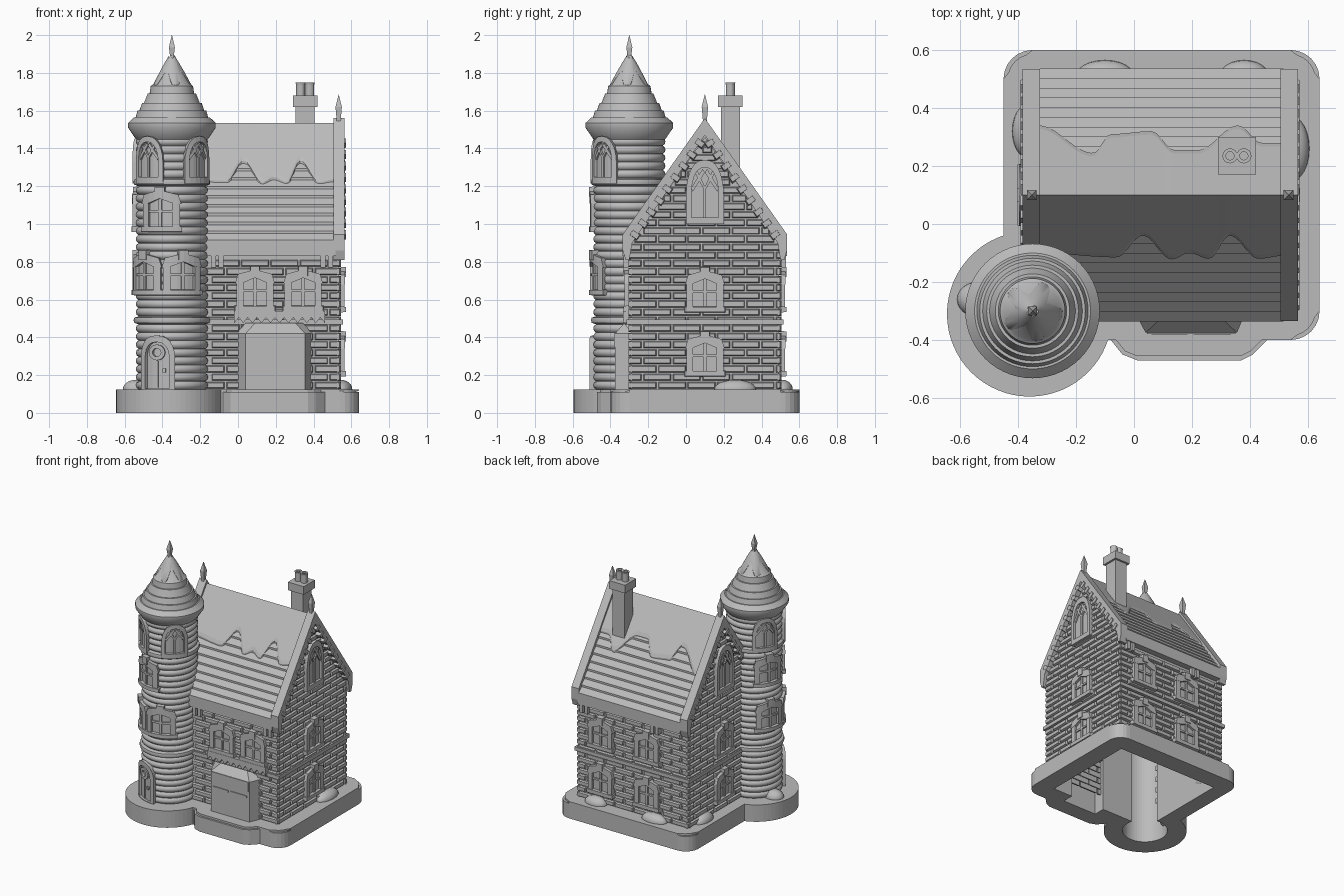
import bpy, bmesh, math
from mathutils import Matrix, Vector

if "Cube" in bpy.data.objects:
    bpy.data.objects.remove(bpy.data.objects["Cube"])

stone = bpy.data.materials.new("stone grey")
stone.use_nodes = True
GREY = (0.5, 0.5, 0.5, 1)
stone.diffuse_color = GREY
stone.node_tree.nodes["Principled BSDF"].inputs["Base Color"].default_value = GREY

CX, CY, HW, HD = 0.085, 0.1, 0.46, 0.405      # house centre and half sizes
TX, TY, TR = -0.35, -0.3, 0.188               # tower axis and radius
GROUND, PITCH, RIDGE = 0.125, 1.41, 1.53


def finish(name, bm, smooth=False):
    bmesh.ops.recalc_face_normals(bm, faces=bm.faces)
    mesh = bpy.data.meshes.new(name)
    bm.to_mesh(mesh)
    bm.free()
    ob = bpy.data.objects.new(name, mesh)
    bpy.context.collection.objects.link(ob)
    mesh.materials.append(stone)
    if smooth:
        bpy.ops.object.select_all(action='DESELECT')
        bpy.context.view_layer.objects.active = ob
        ob.select_set(True)
        bpy.ops.object.shade_smooth_by_angle(angle=math.radians(40))
    return ob


def frame(x, y, z, degrees):
    """Local x runs along the wall, y up, z outward; 0 degrees faces the front."""
    a = math.radians(degrees)
    c, s = math.cos(a), math.sin(a)
    return Matrix(((c, 0, s, x), (s, 0, -c, y), (0, 1, 0, z), (0, 0, 0, 1)))


def prism(bm, pts, d0, d1, mat=Matrix(), shrink=0.0):
    n = len(pts)
    cx, cy = sum(p[0] for p in pts) / n, sum(p[1] for p in pts) / n
    inset = lambda v, c: v - math.copysign(min(shrink, abs(v - c)), v - c)
    low = [bm.verts.new(mat @ Vector((x, y, d0))) for x, y in pts]
    top = [bm.verts.new(mat @ Vector((inset(x, cx), inset(y, cy), d1))) for x, y in pts]
    bm.faces.new(low[::-1])
    bm.faces.new(top)
    for i in range(n):
        bm.faces.new((low[i - 1], low[i], top[i], top[i - 1]))
    return top


def slab(bm, x0, x1, y0, y1, d0, d1, mat=Matrix(), shrink=0.0):
    prism(bm, [(x0, y0), (x1, y0), (x1, y1), (x0, y1)], d0, d1, mat, shrink)


def ring(bm, outer, inner, d0, d1):
    loops = [[bm.verts.new((x, y, d)) for x, y in p]
             for p, d in ((outer, d0), (outer, d1), (inner, d1), (inner, d0))]
    for k in range(4):
        a, b = loops[k], loops[(k + 1) % 4]
        for i in range(len(a)):
            bm.faces.new((a[i - 1], a[i], b[i], b[i - 1]))


def lathe(bm, profile, x, y, segs=56, turn=0.0):
    rows = []
    for r, z in profile:
        rows.append([bm.verts.new((x + r * math.cos(turn + math.tau * i / segs),
                                   y + r * math.sin(turn + math.tau * i / segs), z)) for i in range(segs)])
    for a, b in zip(rows, rows[1:]):
        for i in range(segs):
            bm.faces.new((a[i - 1], a[i], b[i], b[i - 1]))
    bm.faces.new(rows[0][::-1])
    bm.faces.new(rows[-1])


def circle(x, y, r, n=64):
    return [(x + r * math.cos(math.tau * i / n), y + r * math.sin(math.tau * i / n)) for i in range(n)]


def boolean(target, others, mode):
    bpy.context.view_layer.objects.active = target
    for o in others:
        m = target.modifiers.new("cut", 'BOOLEAN')
        m.operation, m.object, m.solver = mode, o, 'EXACT'
        bpy.ops.object.modifier_apply(modifier=m.name)


def place(name, build, mat, bend=False):
    """Build a fitting flat, wrap it round the tower if asked, then set it on its wall."""
    bm = bmesh.new()
    build(bm)
    if bend:
        for k in range(-3, 4):
            bmesh.ops.bisect_plane(bm, geom=bm.verts[:] + bm.edges[:] + bm.faces[:],
                                   plane_co=(k * 0.028, 0, 0), plane_no=(1, 0, 0))
        for v in bm.verts:
            a, r = v.co.x / TR, TR + v.co.z
            v.co.x, v.co.z = r * math.sin(a), r * math.cos(a)
    bm.transform(mat)
    return finish(name, bm)


# Window and door patterns
def sash(bm):
    slab(bm, -.065, .065, .03, .19, -.02, .004)
    slab(bm, -.11, .11, 0, .035, -.02, .026, shrink=.004)
    for s in (-1, 1):
        slab(bm, s * .08 - .018, s * .08 + .018, .03, .17, -.02, .02)
    prism(bm, [(-.105, .15), (-.09, .2), (0, .225), (.09, .2), (.105, .15),
               (.06, .155), (0, .18), (-.06, .155)], -.02, .022)
    slab(bm, -.028, .028, .185, .245, -.02, .028, shrink=.004)
    slab(bm, -.008, .008, .03, .19, -.02, .014)
    slab(bm, -.065, .065, .105, .119, -.02, .014)


def arch(w, h, spring, y0=0.0):
    right = [(w * math.cos(t) ** .8, spring + (h - spring) * math.sin(t))
             for t in (math.radians(15 * k) for k in range(6))]
    return [(-w, y0), (w, y0)] + right + [(0, h)] + [(-x, y) for x, y in right[::-1]]


def gothic(w, h):
    def build(bm):
        prism(bm, arch(w - .01, h - .015, h * .45, .01), -.02, .004)
        ring(bm, arch(w, h, h * .45), arch(w * .72, h * .88, h * .45, .035), -.02, .022)
        slab(bm, -.007, .007, .03, h * .6, -.02, .014)
        for s in (-1, 1):
            prism(bm, [(s * x * w, y * h) for x, y in
                       ((-.05, .55), (.08, .55), (.5, .78), (.4, .83))], -.02, .014)
            prism(bm, [(s * x * w, y * h) for x, y in
                       ((.65, .5), (.72, .56), (.12, .86), (0, .8))], -.02, .014)
    return build


def door(bm):
    prism(bm, arch(.075, .27, .17, .005), -.02, .006)
    ring(bm, arch(.09, .285, .17), arch(.062, .25, .17, .005), -.02, .024)
    ring(bm, circle(0, .195, .042, 16), circle(0, .195, .022, 16), 0, .02)
    slab(bm, -.004, .004, .01, .15, 0, .012)
    slab(bm, .03, .045, .09, .11, 0, .02)


# Hollow interior cutters
def gable(w, eave, peak, low):
    return [(-w, low), (w, low), (w, eave), (0, peak), (-w, eave)]

bm = bmesh.new()
prism(bm, gable(HD - .045, .88, 1.39, -.1), -.415, .415, frame(CX, CY, 0, 90))
cut_house = finish("house_cutter", bm)
bm = bmesh.new()
lathe(bm, [(.155, -.1), (.155, 1.44)], TX, TY)
cut_tower = finish("tower_cutter", bm)
bm = bmesh.new()
slab(bm, .06, .34, -.345, -.2, -.1, .39)
cut_bay = finish("bay_cutter", bm)
cutters = [cut_house, cut_tower, cut_bay]

# Base plinth with rounded corners
def rounded(x0, x1, y0, y1, r):
    pts = []
    for k, (x, y) in enumerate(((x1 - r, y1 - r), (x0 + r, y1 - r), (x0 + r, y0 + r), (x1 - r, y0 + r))):
        pts += [(x + r * math.cos(math.radians(90 * k + 15 * j)),
                 y + r * math.sin(math.radians(90 * k + 15 * j))) for j in range(7)]
    return pts

base_parts = []
for name, pts in (("base", rounded(-.45, .64, -.4, .6, .1)),
                  ("base_tower", circle(TX - .01, TY - .01, .285)),
                  ("base_step", [(-.11, -.3), (-.08, -.4), (-.04, -.45), (.01, -.47), (.37, -.47),
                                 (.41, -.45), (.46, -.4), (.49, -.3)])):
    bm = bmesh.new()
    top = prism(bm, pts, 0, GROUND)
    edges = [e for e in bm.edges if e.verts[0] in top and e.verts[1] in top]
    bmesh.ops.bevel(bm, geom=edges, offset=.014, segments=2, affect='EDGES')
    base_parts.append(finish(name, bm))
boolean(base_parts[0], base_parts[1:], 'UNION')
boolean(base_parts[0], cutters, 'DIFFERENCE')
for o in base_parts[1:]:
    bpy.data.objects.remove(o)

# House core, belt course and roof with overlapping slats
bm = bmesh.new()
prism(bm, gable(HD - .014, .9, 1.46, .1), -HW + .014, HW - .014, frame(CX, CY, 0, 90))
core = finish("house_walls", bm)
bm = bmesh.new()
slab(bm, CX - HW - .01, CX + HW + .01, CY - HD - .01, CY + HD + .01, .468, .495)
belt = finish("belt_course", bm)
half = []
N, EAVE = 13, .436
for i in range(N):
    d0, d1 = EAVE * (1 - i / N), EAVE * (1 - (i + 1) / N)
    half += [(d0, RIDGE - PITCH * d0), (d1, RIDGE - PITCH * d1 - .014 * (i < N - 1))]
outline = [(-EAVE, .83), (EAVE, .83)] + half + [(-x, z) for x, z in half[-2::-1]]
bm = bmesh.new()
prism(bm, outline, -.41, .43, frame(CX, CY, 0, 90))
roof = finish("slat_roof", bm)

# Smooth snow cap with a wavy lower edge on both slopes
def wave(points, x):
    for (xa, a), (xb, b) in zip(points, points[1:]):
        if x <= xb:
            t = max(0, (x - xa) / (xb - xa))
            return a + (b - a) * (1 - math.cos(math.pi * t)) / 2
    return points[-1][1]

FRONT = [(-.33, .2), (-.06, .215), (.03, .14), (.13, .222), (.19, .2), (.26, .22), (.33, .14), (.43, .22), (.51, .21)]
BACK = [(-.33, .24), (-.14, .145), (-.08, .21), (.06, .22), (.14, .155), (.22, .155), (.36, .24), (.44, .18), (.51, .18)]
bm = bmesh.new()
for side, pts in ((-1, FRONT), (1, BACK)):
    last = None
    for k in range(61):
        x = -.33 + .84 * k / 60
        d = wave(pts, x)
        col = [bm.verts.new((x, CY + side * e, RIDGE + lift - PITCH * e))
               for e, lift in ((0, .004), (d - .012, .008), (d, .002), (d, -.03))]
        if last:
            for i in range(3):
                bm.faces.new((last[i], last[i + 1], col[i + 1], col[i]))
        last = col
finish("roof_snow", bm)

# Gable copings with hanging nubs, and finials
def finial(bm, x, y, z0, z1, w):
    lathe(bm, [(w * .9, z0), (w * .9, z0 + .05), (w * 1.4, z1 - .065), (.001, z1)], x, y, 4, math.pi / 4)

side = [(.40, .81), (.42, .81), (.435, .86), (.435, .945)]
inner = [(.39, .92)]
coping = side + [(0, 1.56)] + [(-x, z) for x, z in (inner + side)[:0:-1]] + [(-.40, .81), (-.385, .9), (0, 1.47), (.385, .9)]
for name, x, deg in (("right_coping", .565, 90), ("left_coping", -.385, 270)):
    m = frame(x, CY, 0, deg)
    bm = bmesh.new()
    prism(bm, coping, -.06, 0, m)
    tilt = math.atan(PITCH)
    for s in (-1, 1):
        for k in range(9):
            d = .025 + .043 * k
            spot = m @ Matrix.Translation((s * d, 1.462 - PITCH * d, 0)) @ Matrix.Rotation(-s * tilt, 4, 'Z')
            slab(bm, -.02, .02, -.025, .03, -.03, .006, spot, .006)
    finial(bm, x - math.copysign(.032, x), CY, 1.5, 1.685, .017)
    finish(name, bm)

# Brick courses on the four walls
for name, x, y, deg, half_w, ztop in (("front_bricks", CX, CY - HD, 0, HW, .82), ("right_bricks", CX + HW, CY, 90, HD, 1.42),
                                      ("back_bricks", CX, CY + HD, 180, HW, .82), ("left_bricks", CX - HW, CY, 270, HD, 1.42)):
    m = frame(x, y, 0, deg)
    bm = bmesh.new()
    step = .043
    for row in range(int((ztop - GROUND) / step)):
        z = GROUND + row * step
        w = min(half_w, (1.47 - z - step) / PITCH)
        u = -half_w - (.078 if row % 2 else 0)
        while u < w:
            a, b = max(u, -w), min(u + .15, w)
            spot = m @ Vector(((a + b) / 2, z, 0))
            if b - a > .02 and math.hypot(spot.x - TX, spot.y - TY) > .18:
                slab(bm, a, b, z + .002, z + step - .002, -.02, 0, m, .007)
            u += .156
    finish(name, bm)

# House windows
for deg, x, y in ((90, CX + HW, CY), (270, CX - HW, CY)):
    for z in (.19, .53):
        place("side_window", sash, frame(x, y, z, deg))
    place("gable_window", gothic(.1, .34), frame(x, y, 1.0, deg))
for x, z in ((.34, .19), (.34, .53), (-.04, .19), (-.04, .53)):
    place("back_window", sash, frame(x, CY + HD, z, 180))
for x in (.09, .345):
    place("front_window", sash, frame(x, CY - HD, .535, 0))

# Eave brackets
bm = bmesh.new()
for x in (-.13, -.09, .45, .49):
    for y in (CY - HD - .025, CY + HD):
        slab(bm, x - .013, x + .013, y, y + .025, .77, .83)
finish("eave_brackets", bm)

# Shop bay, its bars, and the fringed awning above
bm = bmesh.new()
prism(bm, [(-.01, -.28), (.04, -.375), (.355, -.375), (.395, -.28)], .1, .42)
prism(bm, [(-.01, -.28), (.04, -.375), (.355, -.375), (.395, -.28)], .42, .475, shrink=.05)
bay = finish("shop_bay", bm)
bm = bmesh.new()
for x0, x1, z0, z1, d in ((.06, .185, .3, .315, .006), (.205, .335, .3, .315, .006), (.045, .35, .35, .42, .005)):
    slab(bm, x0, x1, z0, z1, -.01, d, frame(0, -.375, 0, 0))
finish("shop_front_trim", bm)
bm = bmesh.new()
fringe = [(-.02 + .024 * k, .475 + (.03 if k % 2 else 0)) for k in range(21)]
prism(bm, fringe + [(.46, .54), (-.02, .54)], -.02, .028, frame(0, CY - HD, 0, 0))
finish("awning_fringe", bm)

# Round tower with bulging courses and two bands
bm = bmesh.new()
prof = [(.18, .1)]
for i in range(31):
    z = GROUND + i * .043
    r = .203 if i in (8, 25) else .191
    prof += [(.177, z), (r - .004, z + .008), (r, z + .021), (r - .004, z + .035), (.177, z + .042)]
lathe(bm, prof + [(.18, 1.47)], TX, TY)
tower = finish("tower_wall", bm, True)
for t in (core, belt, roof, tower, bay):
    boolean(t, cutters, 'DIFFERENCE')
for o in cutters:
    bpy.data.objects.remove(o)

# Tower roof, lobed cap and spire
bm = bmesh.new()
lathe(bm, [(.18, 1.44), (.195, 1.455), (.232, 1.51), (.232, 1.535), (.2, 1.565), (.192, 1.565), (.182, 1.6), (.172, 1.6),
           (.158, 1.64), (.148, 1.64), (.128, 1.69), (.118, 1.69), (.112, 1.73), (.098, 1.74), (.04, 1.85), (.02, 1.88)], TX, TY)
finish("tower_roof", bm, True)
bm = bmesh.new()
rings = []
for lift, grow in ((-.02, 1), (.012, 1), (.016, .6), (.012, .2)):
    loop = []
    for k in range(60):
        a = math.tau * k / 60
        r = grow * (.085 + .026 * math.cos(5 * a + .6))
        loop.append(bm.verts.new((TX + r * math.cos(a), TY + r * math.sin(a), 1.905 + lift - 1.75 * r)))
    rings.append(loop)
for a, b in zip(rings, rings[1:]):
    for k in range(60):
        bm.faces.new((a[k - 1], a[k], b[k], b[k - 1]))
finish("tower_roof_cap", bm, True)
bm = bmesh.new()
finial(bm, TX, TY, 1.84, 2.0, .016)
finish("tower_spire", bm)

# Tower windows and door
for z, build, angles in ((1.215, gothic(.085, .25), (-39, 45, -123)), (.955, sash, (-18, -115)), (.62, sash, (-47, 17, -112))):
    for a in angles:
        place("tower_window", build, frame(TX, TY, z, a), True)
place("tower_door", door, frame(TX, TY, GROUND, -23), True)

# Chimney with two pots
bm = bmesh.new()
slab(bm, .305, .405, .185, .285, 1.15, 1.63)
slab(bm, .29, .42, .17, .3, 1.62, 1.68)
for x in (.331, .379):
    ring_bottom = 1.67
    lathe(bm, [(.024, ring_bottom), (.024, 1.735), (.026, 1.748), (.014, 1.748), (.014, 1.72)], x, .235, 16)
finish("chimney", bm)

# Snow mounds around the walls
bm = bmesh.new()
for x, y, rx, ry in ((.545, .26, .06, .11), (-.37, .32, .05, .09), (-.1, .51, .1, .055), (.38, .51, .085, .055), (-.54, -.26, .07, .06)):
    bmesh.ops.create_uvsphere(bm, u_segments=24, v_segments=12, radius=1,
                              matrix=Matrix.Translation((x, y, GROUND)) @ Matrix.Diagonal((rx, ry, .05, 1)))
finish("snow_mounds", bm, True)
